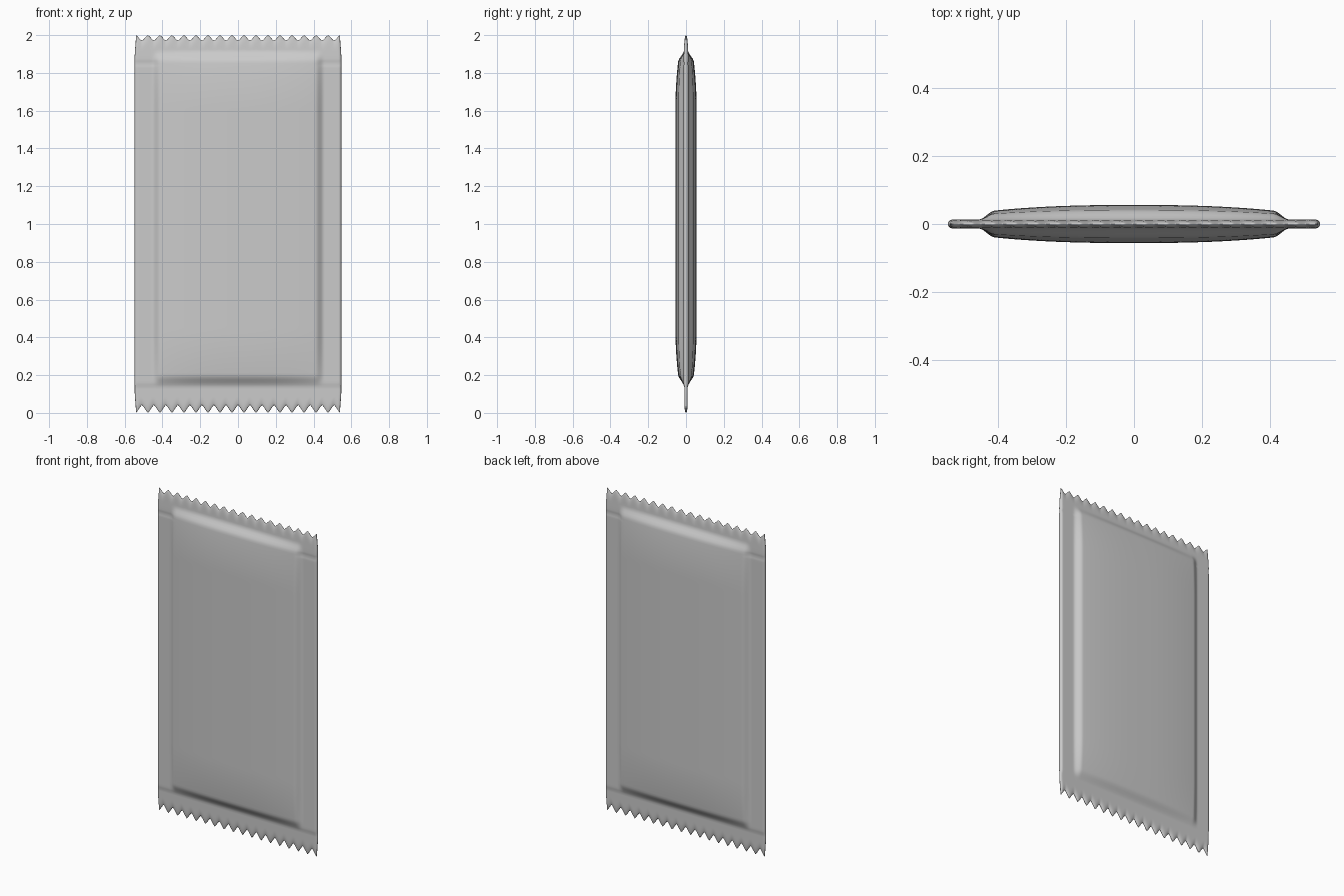
import bpy
import bmesh
import math

cube = bpy.data.objects.get("Cube")
if cube:
    bpy.data.objects.remove(cube)

HALF_W, HEIGHT = 0.547, 2.0
TEETH, COLS_PER_TOOTH = 17, 8
POUCH_X, POUCH_LOW, POUCH_HIGH = 0.455, 0.145, 1.915


def smooth(t):
    t = max(0.0, min(1.0, t))
    return t * t * (3 - 2 * t)


def ease(t):
    t = max(0.0, min(1.0, t))
    return 1 - (1 - t) ** 2


def tooth(u):
    # Slightly rounded zigzag: 0 at a tooth tip, 1 in a notch
    tri = 1 - abs(2 * (u * TEETH % 1) - 1)
    return 0.6 * tri + 0.4 * smooth(tri)


def half_thickness(x, z, low, high):
    # Flat sealed flange, rounded at the sides and thinned at the toothed ends
    side = HALF_W - abs(x)
    end = min(z - low, high - z)
    crease = math.exp(-((z - 1.85) / 0.008) ** 2) * smooth((abs(x) - 0.4) / 0.05)
    flange = 0.009 + 0.004 * smooth((z - 0.14) / 0.015) * smooth((1.98 - z) / 0.12)
    flange -= 0.003 * crease
    flange *= math.sqrt(ease(side / 0.014)) * math.sqrt(ease(end / 0.05))
    # Padded middle: a steep lip, then a gentle swell
    across = 0.5 * smooth((POUCH_X - abs(x)) / 0.045)
    across += 0.5 * max(0, 1 - (abs(x) / POUCH_X) ** 2.5)
    inset = min(z - POUCH_LOW, POUCH_HIGH - z)
    along = 0.5 * smooth(inset / 0.055) + 0.5 * ease(inset / 0.3)
    return flange + 0.043 * across * along


# Column and row positions, denser near the rims
n = TEETH * COLS_PER_TOOTH
cols = [i / n for i in range(n + 1)]
for s in (0.0015, 0.004, 0.011):
    cols += [s, 1 - s]
cols.sort()
rows = [HEIGHT * i / 160 for i in range(161)]
for s in (0.001, 0.004, 0.008):
    rows += [s, HEIGHT - s]
rows.sort()

# Front half of the wrapper as a shaped sheet
bm = bmesh.new()
grid = []
for r in rows:
    line = []
    for u in cols:
        x = HALF_W * (2 * u - 1)
        low, high = 0.042 * tooth(u), HEIGHT - 0.03 * tooth(u)
        z = r + low * max(0, 1 - r / 0.1)
        z -= (HEIGHT - high) * max(0, 1 - (HEIGHT - r) / 0.08)
        rim = u in (0, 1) or r in (0, HEIGHT)
        y = 0 if rim else -half_thickness(x, z, low, high)
        pinch = 1 - 0.012 * (1 - smooth(min(r, HEIGHT - r) / 0.12))
        line.append(bm.verts.new((x * pinch, y, z)))
    grid.append(line)
for a, b in zip(grid, grid[1:]):
    for i in range(len(cols) - 1):
        bm.faces.new((a[i], a[i + 1], b[i + 1], b[i]))
mesh = bpy.data.meshes.new("wrapper")
bm.to_mesh(mesh)
bm.free()
wrapper = bpy.data.objects.new("wrapper", mesh)
bpy.context.collection.objects.link(wrapper)

# Matching back half
mirror = wrapper.modifiers.new("back_half", "MIRROR")
mirror.use_axis = (False, True, False)
mirror.merge_threshold = 0.0001

# Plain foil colour
foil = bpy.data.materials.new("light_grey_foil")
foil.use_nodes = True
colour = (0.6, 0.6, 0.6, 1)
foil.diffuse_color = colour
foil.node_tree.nodes["Principled BSDF"].inputs["Base Color"].default_value = colour
mesh.materials.append(foil)

for p in mesh.polygons:
    p.use_smooth = True
